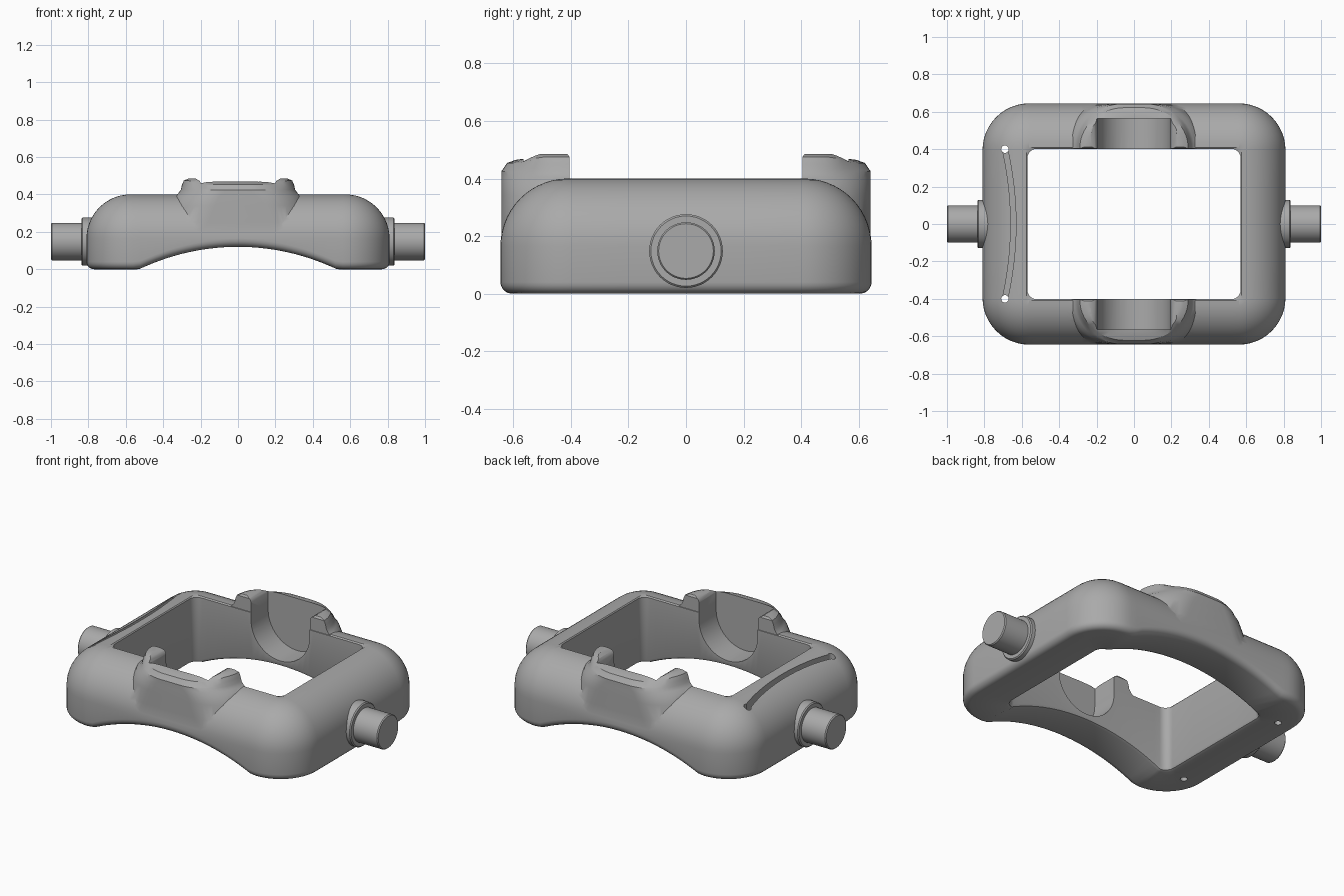
import bpy, bmesh
from math import sin, cos, pi, radians, sqrt

cube = bpy.data.objects.get("Cube")
if cube:
    bpy.data.objects.remove(cube, do_unlink=True)

grey = bpy.data.materials.new("plain grey")
grey.use_nodes = True
grey.diffuse_color = (0.4, 0.4, 0.4, 1)
grey.node_tree.nodes["Principled BSDF"].inputs["Base Color"].default_value = (0.4, 0.4, 0.4, 1)


def loft(name, rings, closed=False):
    """Skin equal-length rings of points, capping the ends unless closed."""
    bm = bmesh.new()
    loops = [[bm.verts.new(p) for p in ring] for ring in rings]
    n = len(loops[0])
    pairs = list(zip(loops, loops[1:]))
    if closed:
        pairs.append((loops[-1], loops[0]))
    else:
        bm.faces.new(loops[0])
        bm.faces.new(loops[-1])
    for a, b in pairs:
        for i in range(n):
            j = (i + 1) % n
            bm.faces.new((a[i], a[j], b[j], b[i]))
    bmesh.ops.recalc_face_normals(bm, faces=bm.faces)
    mesh = bpy.data.meshes.new(name)
    bm.to_mesh(mesh)
    bm.free()
    mesh.materials.append(grey)
    obj = bpy.data.objects.new(name, mesh)
    bpy.context.collection.objects.link(obj)
    return obj


def activate(obj):
    bpy.ops.object.select_all(action='DESELECT')
    obj.select_set(True)
    bpy.context.view_layer.objects.active = obj


def combine(target, tool, operation):
    mod = target.modifiers.new(tool.name, 'BOOLEAN')
    mod.object = tool
    mod.operation = operation
    mod.solver = 'EXACT'
    activate(target)
    bpy.ops.object.modifier_apply(modifier=mod.name)
    bpy.data.objects.remove(tool, do_unlink=True)


def arch(x):
    """Rise of the underside along the front and back rails."""
    radius = 1.23
    return max(0, sqrt(radius ** 2 - x * x) - radius + 0.12)


def rounded_rect(hx, hy, r, z):
    cx, cy = hx - r, hy - r
    pts = []
    centres = [(cx, cy), (-cx, cy), (-cx, -cy), (cx, -cy)]
    for k, (px, py) in enumerate(centres):
        for i in range(13):
            a = (k + i / 12) * pi / 2
            pts.append((px + r * cos(a), py + r * sin(a)))
        # straight run to the next corner
        qx, qy = centres[(k + 1) % 4]
        a = (k + 1) * pi / 2
        steps = 28 if k % 2 == 0 else 4
        for i in range(1, steps):
            t = i / steps
            pts.append((px + (qx - px) * t + r * cos(a),
                        py + (qy - py) * t + r * sin(a)))
    return [(x, y, z + (arch(x) if z < 0.05 else 0)) for x, y in pts]


def outer(d, z):
    return rounded_rect(0.81 - d, 0.645 - d, 0.25 - d, z)


# Frame: one closed section swept round a rounded rectangle
sections = []
for i in range(6):
    a = i / 5 * pi / 2
    sections.append(outer(0.04 * (1 - sin(a)), 0.04 * (1 - cos(a))))
for i in range(15):
    a = i / 14 * pi / 2
    sections.append(outer(0.235 * (1 - cos(a)), 0.165 + 0.235 * sin(a)))
for grow, z in [(0, 0.394), (0, 0.02), (0.006, 0.006), (0.02, 0)]:
    sections.append(rounded_rect(0.57 + grow, 0.402 + grow, 0.05 + grow, z))
frame = loft("frame", sections, closed=True)


# Bosses: flared half-round pads, each with a U-shaped bearing pocket
def boss_ring(side, z, w, inset, back):
    pts = []
    for sx in (1, -1):
        for i in range(15):
            a = i / 14 * pi / 2
            if sx < 0:
                a = pi / 2 - a
            x = sx * (w - 0.24 + 0.24 * cos(a))
            y = 0.404 + back + (0.238 - inset - back) * sin(a)
            t = min(max((y - 0.5) / 0.08, 0), 1)
            drop = 0.02 * t * t * (3 - 2 * t) if z > 0.44 else 0
            pts.append((x, side * y, z - drop))
    return pts


BOSS = [(0.15, 0.46, 0, 0), (0.25, 0.40, 0, 0), (0.34, 0.365, 0, 0),
        (0.39, 0.34, 0, 0), (0.405, 0.32, 0, 0), (0.425, 0.306, 0, 0),
        (0.45, 0.30, 0.004, 0), (0.474, 0.29, 0.02, 0), (0.485, 0.265, 0.05, 0.008),
        (0.486, 0.25, 0.08, 0.016), (0.486, 0.245, 0.14, 0.024)]

pocket = [(0.195 * cos(a), 0.35 + 0.195 * sin(a))
          for a in (pi + i / 32 * pi for i in range(33))]
right_lip = [(0.195, 0.455), (0.205, 0.472), (0.235, 0.49), (0.235, 0.6)]
pocket += right_lip + [(-x, z) for x, z in reversed(right_lip)]

for side, label in ((-1, "front"), (1, "back")):
    boss = loft(label + "_boss", [boss_ring(side, *row) for row in BOSS])
    combine(frame, boss, 'UNION')
    cutter = loft(label + "_pocket",
                  [[(x, side * y, z) for x, z in pocket] for y in (0.3, 0.565)])
    combine(frame, cutter, 'DIFFERENCE')

# Curved groove along one side rail, with a through hole at each end
slices = []
for i in range(25):
    y = -0.4 + 0.8 * i / 24
    x = -0.69 + 0.045 * (1 - (y / 0.4) ** 2)
    slices.append([(x + dx, y, z) for dx, z in
                   ((-0.014, 0.32), (0.014, 0.32), (0.014, 0.45), (-0.014, 0.45))])
combine(frame, loft("groove", slices), 'DIFFERENCE')


def circle(r, n=48):
    return [(r * cos(2 * pi * i / n), r * sin(2 * pi * i / n)) for i in range(n)]


for side in (-1, 1):
    hole = loft("hole", [[(u - 0.69, v + side * 0.4, z) for u, v in circle(0.02, 20)]
                         for z in (-0.1, 0.5)])
    combine(frame, hole, 'DIFFERENCE')

# Pivot pins with collars on both sides
PIN = [(0.7, 0.128), (0.832, 0.128), (0.838, 0.122), (0.838, 0.1),
       (0.994, 0.1), (1.0, 0.095)]
parts = [frame]
for side, label in ((1, "left"), (-1, "right")):
    parts.append(loft(label + "_pivot_pin",
                      [[(side * x, u, 0.148 + v) for u, v in circle(r)] for x, r in PIN]))

for part in parts:
    activate(part)
    bpy.ops.object.shade_smooth_by_angle(angle=radians(32))
